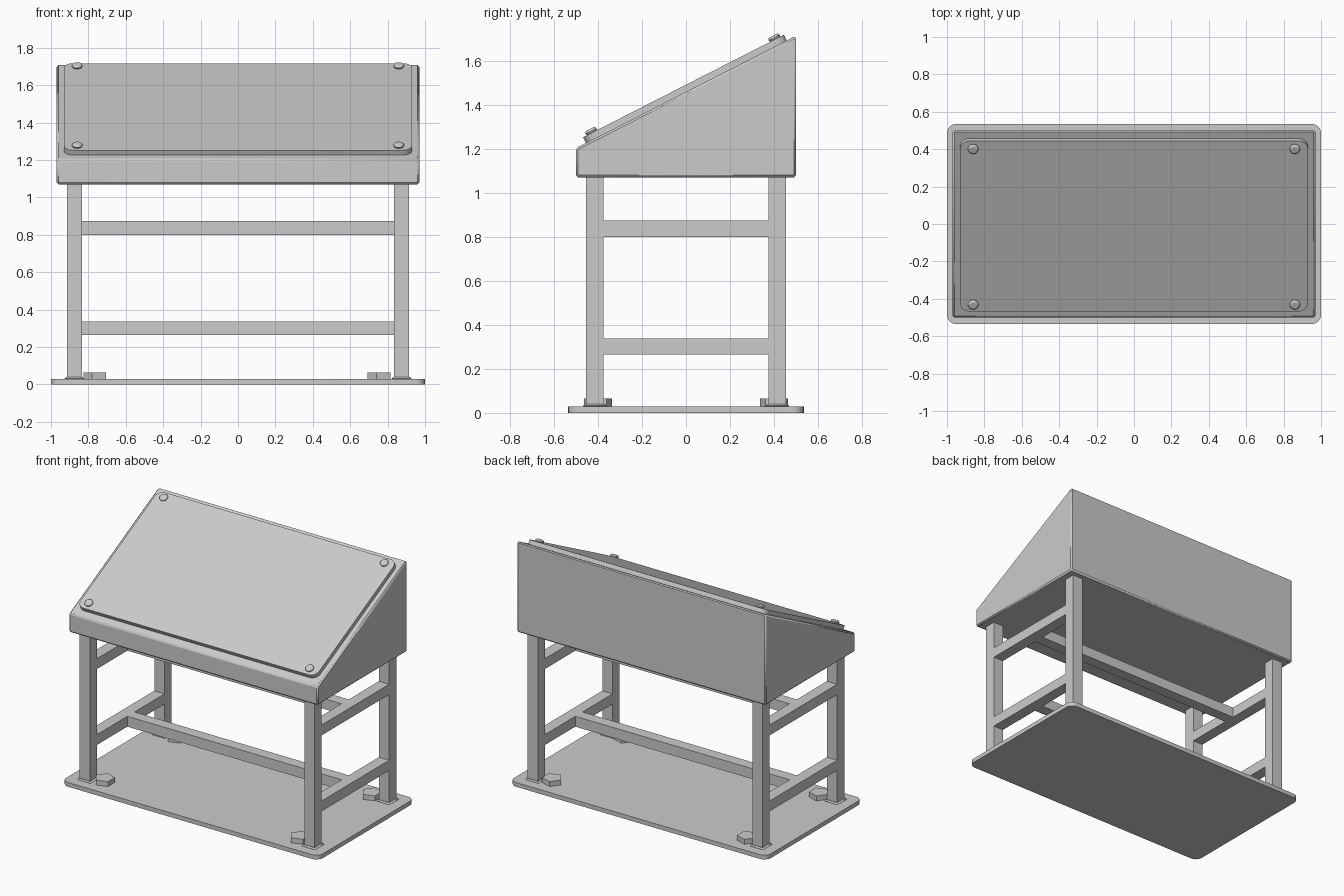
import bpy, bmesh, math
from mathutils import Matrix, Vector

if "Cube" in bpy.data.objects:
    bpy.data.objects.remove(bpy.data.objects["Cube"])


def make(name, bm, matrix=None, bevel=0.0, segments=1):
    if matrix:
        bm.transform(matrix)
    bmesh.ops.recalc_face_normals(bm, faces=bm.faces)
    mesh = bpy.data.meshes.new(name)
    bm.to_mesh(mesh)
    bm.free()
    ob = bpy.data.objects.new(name, mesh)
    bpy.context.collection.objects.link(ob)
    if bevel:
        mod = ob.modifiers.new("Bevel", 'BEVEL')
        mod.width, mod.segments = bevel, segments
        mod.limit_method, mod.angle_limit = 'ANGLE', math.radians(25)
    bpy.context.view_layer.objects.active = ob
    ob.select_set(True)
    bpy.ops.object.shade_smooth_by_angle(angle=math.radians(30))
    ob.select_set(False)
    return ob


def prism(name, points, depth, matrix=None, **kw):
    """Extrude 3D outline points along a depth vector."""
    bm = bmesh.new()
    face = bm.faces.new([bm.verts.new(p) for p in points])
    ext = bmesh.ops.extrude_face_region(bm, geom=[face], use_keep_orig=True)
    moved = [g for g in ext['geom'] if isinstance(g, bmesh.types.BMVert)]
    bmesh.ops.translate(bm, verts=moved, vec=Vector(depth))
    return make(name, bm, matrix, **kw)


def box(name, lo, hi, **kw):
    pts = [(lo[0], lo[1], lo[2]), (hi[0], lo[1], lo[2]),
           (hi[0], hi[1], lo[2]), (lo[0], hi[1], lo[2])]
    return prism(name, pts, (0, 0, hi[2] - lo[2]), **kw)


def rounded_outline(hx, hy, r, steps=6):
    pts = []
    for i, (sx, sy) in enumerate(((1, 1), (-1, 1), (-1, -1), (1, -1))):
        for k in range(steps + 1):
            a = math.pi / 2 * (i + k / steps)
            pts.append((sx * (hx - r) + r * math.cos(a),
                        sy * (hy - r) + r * math.sin(a), 0))
    return pts


# Base plate
prism("base_plate", rounded_outline(1.0, 0.535, 0.05), (0, 0, 0.03))

# Legs, foot flanges and five-sided bolt heads
for sx, side in ((-1, "left"), (1, "right")):
    for sy, end in ((-1, "front"), (1, "back")):
        x, y = sx * 0.875, sy * 0.415
        box(f"{end}_{side}_leg", (x - .04, y - .04, .03), (x + .04, y + .04, 1.075))
        box(f"{end}_{side}_foot", (x - .053, y - .053, .025),
            (x + .053, y + .053, .04), bevel=0.008)
        pent = [(sx * 0.76 + 0.067 * math.cos(math.pi + k * math.tau / 5),
                 sy * 0.40 + 0.067 * math.sin(math.pi + k * math.tau / 5), 0.03)
                for k in range(5)]
        prism(f"{end}_{side}_anchor_bolt", pent, (0, 0, 0.035))

# Side rails and the long rails joining them
for z, level in ((0.265, "lower"), (0.80, "upper")):
    for sx, side in ((-1, "left"), (1, "right")):
        x = sx * 0.875
        box(f"{level}_{side}_rail", (x - .04, -.375, z), (x + .04, .375, z + .073))
    box(f"{level}_long_rail", (-.835, -.04, z), (.835, .04, z + .073))

# Wedge-shaped cabinet
profile = [(-0.5, 1.07), (0.5, 1.07), (0.5, 1.713), (-0.5, 1.203)]
prism("cabinet", [(-0.97, y, z) for y, z in profile], (1.94, 0, 0), bevel=0.01)

# Sloping display panel with corner screws
slope = Matrix.Translation((0, 0.002, 1.458)) @ Matrix.Rotation(math.atan(0.51), 4, 'X')
prism("display_panel", rounded_outline(0.93, 0.512, 0.05), (0, 0, 0.03), slope)
for sx, side in ((-1, "left"), (1, "right")):
    for sy, end in ((-1, "lower"), (1, "upper")):
        bm = bmesh.new()
        bmesh.ops.create_cone(bm, cap_ends=True, segments=24, radius1=0.028,
                              radius2=0.028, depth=0.022)
        place = slope @ Matrix.Translation((sx * 0.86, sy * 0.467, 0.038))
        make(f"{end}_{side}_screw", bm, place, bevel=0.012, segments=3)
